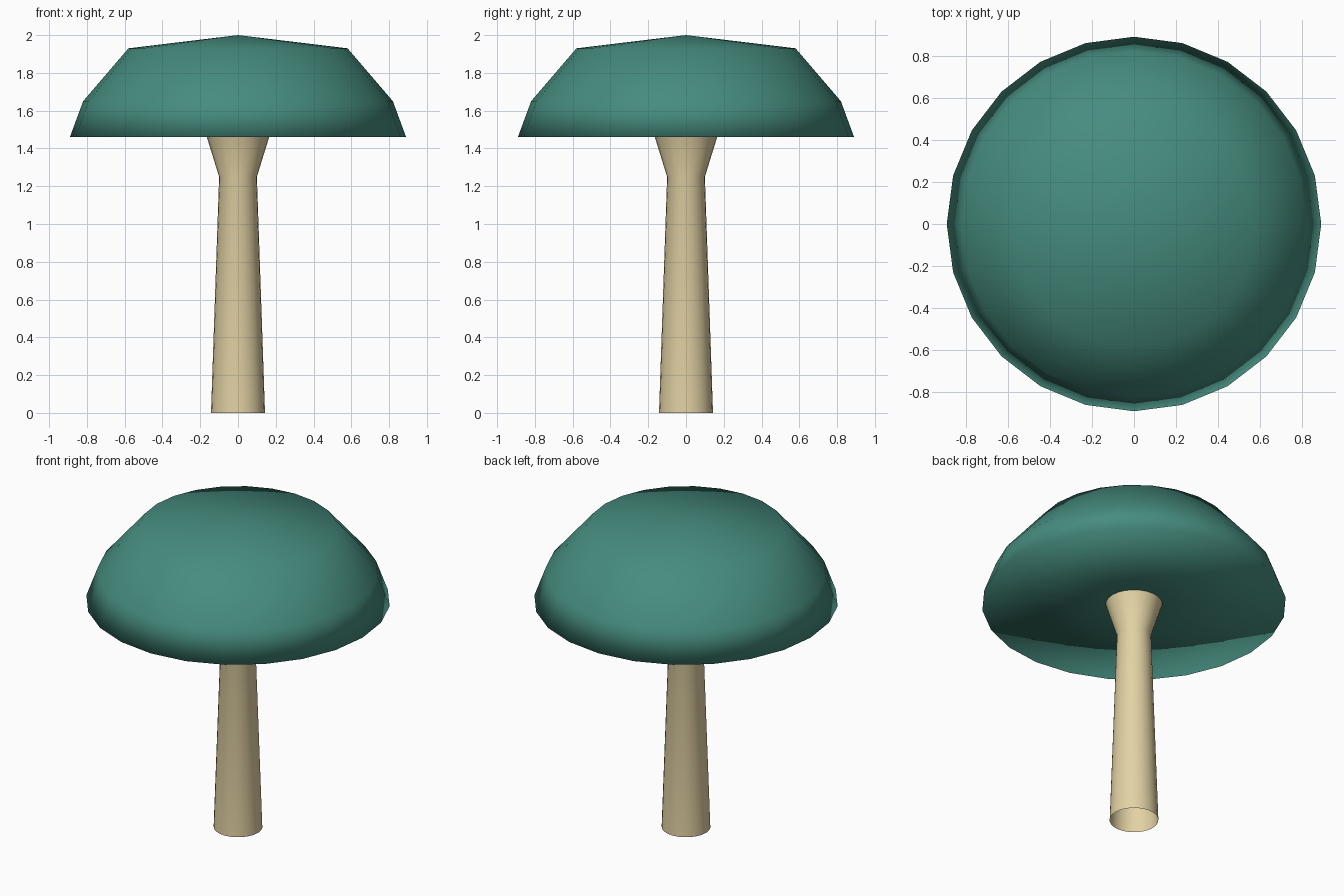
import bpy, bmesh, math

if "Cube" in bpy.data.objects:
    bpy.data.objects.remove(bpy.data.objects["Cube"])

SIDES = 24


def material(name, rgb):
    m = bpy.data.materials.new(name)
    m.diffuse_color = (*rgb, 1.0)
    m.use_nodes = True
    m.node_tree.nodes["Principled BSDF"].inputs["Base Color"].default_value = m.diffuse_color
    return m


def lathe(name, profile, mat):
    """Spin a bottom-to-top (outside upward) radius/height profile about z, smooth shaded."""
    bm = bmesh.new()
    rings = []
    for r, z in profile:
        if r == 0:
            rings.append([bm.verts.new((0, 0, z))] * SIDES)
        else:
            rings.append([bm.verts.new((r * math.cos(2 * math.pi * i / SIDES),
                                        r * math.sin(2 * math.pi * i / SIDES), z))
                          for i in range(SIDES)])
    for a, b in zip(rings, rings[1:]):
        for i in range(SIDES):
            j = (i + 1) % SIDES
            quad = list(dict.fromkeys((a[i], a[j], b[j], b[i])))
            bm.faces.new(quad).smooth = True
    mesh = bpy.data.meshes.new(name)
    bm.to_mesh(mesh)
    bm.free()
    mesh.materials.append(mat)
    obj = bpy.data.objects.new(name, mesh)
    bpy.context.collection.objects.link(obj)
    return obj


green = material("teal_green", (0.061, 0.262, 0.209))
cream = material("cream", (0.76, 0.64, 0.37))

# Stem: open tube, tapering up and flaring under the cap
lathe("stem", [(0.143, 0), (0.10, 1.25), (0.165, 1.46)], cream)

# Cap: flat underside, rim, steep shoulder and shallow crown, all smooth
lathe("cap", [(0.165, 1.46), (0.89, 1.46), (0.82, 1.65), (0.58, 1.93), (0, 2.0)], green)
